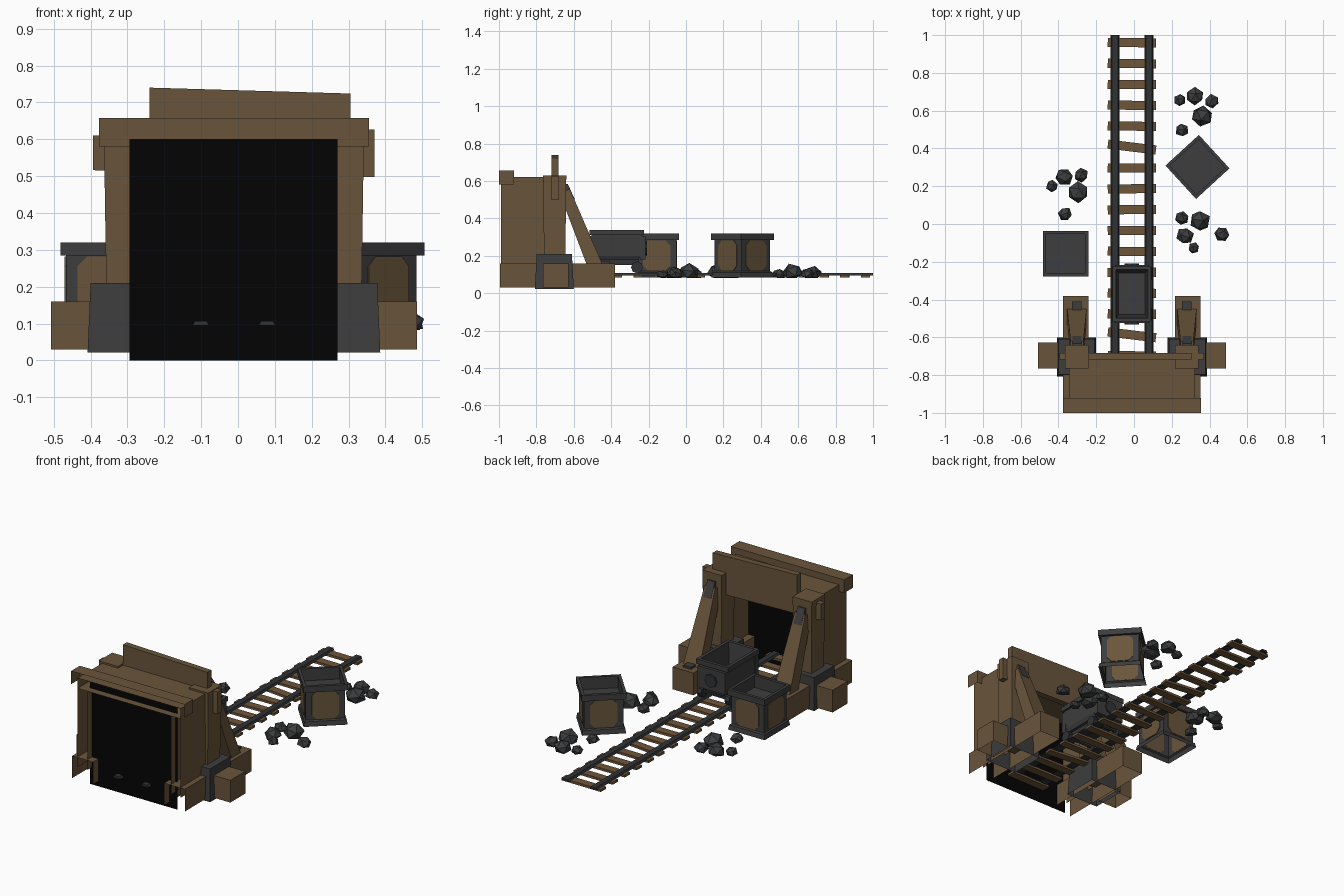
import bpy, bmesh, math, random
from mathutils import Matrix, Vector

if "Cube" in bpy.data.objects:
    bpy.data.objects.remove(bpy.data.objects["Cube"])

random.seed(4)
C = -0.011          # centre line of the mine and track


def material(name, r, g, b):
    lin = [(v / 255 / 12.92 if v < 11 else ((v / 255 + 0.055) / 1.055) ** 2.4) for v in (r, g, b)]
    m = bpy.data.materials.new(name)
    m.diffuse_color = (*lin, 1)
    m.use_nodes = True
    m.node_tree.nodes["Principled BSDF"].inputs["Base Color"].default_value = m.diffuse_color
    return m


WOOD = material("timber brown", 105, 85, 59)
TIE = material("sleeper brown", 110, 85, 57)
IRON = material("iron grey", 61, 61, 62)
RAIL = material("rail grey", 48, 50, 52)
ROCK = material("coal grey", 60, 61, 62)
BLACK = material("tunnel black", 4, 4, 4)


def mesh(name, verts, faces, mat, matrix=None):
    me = bpy.data.meshes.new(name)
    me.from_pydata([tuple(v) for v in verts], [], faces)
    bm = bmesh.new()
    bm.from_mesh(me)
    bmesh.ops.recalc_face_normals(bm, faces=bm.faces)
    bm.to_mesh(me)
    bm.free()
    me.materials.append(mat)
    ob = bpy.data.objects.new(name, me)
    if matrix:
        ob.matrix_world = matrix
    bpy.context.collection.objects.link(ob)
    return ob


def prism(name, a, b, mat, skip=(), matrix=None):
    """Solid between two matching outlines; skip may hold 'a', 'b' or side numbers."""
    n = len(a)
    faces = [(i, (i + 1) % n, n + (i + 1) % n, n + i) for i in range(n) if i not in skip]
    if 'a' not in skip:
        faces.append(tuple(range(n)))
    if 'b' not in skip:
        faces.append(tuple(range(n, 2 * n)))
    return mesh(name, list(a) + list(b), faces, mat, matrix)


def box(name, x0, x1, y0, y1, z0, z1, mat, skip=(), matrix=None):
    """'a' is the bottom, 0 is the front side."""
    q = [(x0, y0), (x1, y0), (x1, y1), (x0, y1)]
    return prism(name, [(x, y, z0) for x, y in q], [(x, y, z1) for x, y in q], mat, skip, matrix)


def loft(name, rings, mat, matrix, bottom=True):
    """Stack of rectangles (half x, half y, z), capped at the end."""
    verts, faces = [], []
    for hx, hy, z in rings:
        verts += [(-hx, -hy, z), (hx, -hy, z), (hx, hy, z), (-hx, hy, z)]
    for k in range(len(rings) - 1):
        for i in range(4):
            j = (i + 1) % 4
            faces.append((4 * k + i, 4 * k + j, 4 * k + 4 + j, 4 * k + 4 + i))
    n = len(verts)
    faces.append((n - 4, n - 3, n - 2, n - 1))
    if bottom:
        faces.append((0, 1, 2, 3))
    return mesh(name, verts, faces, mat, matrix)


def at(x, y, z=0, rz=0):
    return Matrix.Translation((x, y, z)) @ Matrix.Rotation(rz, 4, 'Z')


def disc(name, centre, axis, r, depth, n, mat):
    u = Vector((0, 0, 1))
    v = Vector(axis).cross(u)
    ring = [Vector(centre) + r * (math.cos(t) * u + math.sin(t) * v)
            for t in (2 * math.pi * i / n for i in range(n))]
    d = Vector(axis) * depth / 2
    prism(name, [p - d for p in ring], [p + d for p in ring], mat)


# Dark tunnel backdrop
mesh("tunnel_darkness", [(-.295, -.945, 0), (.27, -.945, 0), (.27, -.945, .6), (-.295, -.945, .6)],
     [(0, 1, 2, 3)], BLACK)

# Side structures, mirrored about the track
for s, side in ((-1, "left"), (1, "right")):
    def sbox(name, o0, o1, *rest, **kw):
        x0, x1 = sorted((C + s * o0, C + s * o1))
        return box(side + "_" + name, x0, x1, *rest, **kw)

    def slant(name, w0, w1, low, high, mat):
        cx = C + s * .291
        prism(side + "_" + name,
              [(cx - w0, *low[0]), (cx + w0, *low[0]), (cx + w0, *low[1]), (cx - w0, *low[1])],
              [(cx - w1, *high[0]), (cx + w1, *high[0]), (cx + w1, *high[1]), (cx - w1, *high[1])], mat)

    sbox("base_beam", .229, .364, -.995, -.38, .03, .16, WOOD, skip=('a', 0))
    sbox("wall", .27, .333, -.988, -.76, .10, .56, WOOD, skip=('a', 0))
    sbox("base_stub", .38, .497, -.765, -.627, .03, .16, WOOD, skip=('a',))
    loft(side + "_post", [(.054, .056, .1), (.062, .062, .63)], WOOD, at(C + s * .291, -.702))
    loft(side + "_post_collar", [(.104, .104, .022), (.096, .094, .21)], IRON,
         at(C + s * .293, -.704), bottom=False)
    slant("brace", .052, .034, [(-.53, .15), (-.445, .15)], [(-.68, .545), (-.62, .555)], WOOD)
    slant("brace_top_bracket", .024, .024, [(-.625, .50), (-.594, .50)], [(-.66, .585), (-.632, .585)], IRON)
    sbox("brace_foot_bracket", .266, .316, -.475, -.41, .15, .172, IRON)

# Roof reaching between the posts, front beam, lintel and crooked top plank
box("roof", C - .333, C + .333, -.988, -.75, .56, .62, WOOD, skip=(0,))
box("inner_roof", C - .235, C + .235, -.75, -.684, .56, .62, WOOD, skip=(0,))
box("front_beam", C - .366, C + .366, -1, -.92, .58, .657, WOOD, skip=(0, 'a'))


def crooked(name, xl, xr, left, right):
    prism(name, [(xl, -.718, left[0]), (xl, -.682, left[0]), (xl, -.682, left[1]), (xl, -.718, left[1])],
          [(xr, -.718, right[0]), (xr, -.682, right[0]), (xr, -.682, right[1]), (xr, -.718, right[1])], WOOD)


crooked("lintel", -.394, .371, (.516, .61), (.497, .627))
crooked("top_plank", -.24, .305, (.612, .74), (.612, .724))

# Track
for s in (-1, 1):
    x = C + s * .09
    prism("rail", [(x - .023, -.975, .094), (x + .023, -.975, .094), (x + .016, -.975, .107), (x - .016, -.975, .107)],
          [(x - .023, 1, .094), (x + .023, 1, .094), (x + .016, 1, .107), (x - .016, 1, .107)], RAIL)
for i in range(18):
    tilt = -.12 if i in (5, 14) else random.uniform(-.015, .015)
    box("sleeper", -.128, .128, -.024, .024, .083, .097, TIE, matrix=at(C, .96 - i * .1105, 0, tilt))

# Mine cart
cy = -.37
loft("cart_tub", [(.075, .115, .178), (.086, .132, .20), (.09, .136, .31), (.102, .146, .31),
                  (.102, .146, .338), (.084, .128, .338), (.07, .11, .195)], IRON, at(C, cy))
box("cart_chassis", C - .06, C + .06, cy - .12, cy + .12, .152, .178, RAIL)
for s in (-1, 1):
    box("cart_end_plate", C - .09, C + .09, *sorted((cy + s * .125, cy + s * .153)), .18, .305, IRON)
    disc("cart_buffer", (C, cy + s * .152, .24), (0, 1, 0), .038, .02, 8, RAIL)
    disc("cart_axle", (C, cy + s * .108, .14), (1, 0, 0), .01, .2, 6, RAIL)
    for t in (-1, 1):
        disc("cart_wheel", (C + t * .09, cy + s * .108, .138), (1, 0, 0), .032, .028, 8, RAIL)

# Crates with iron frames and wooden panels
for x, y, rot in ((-.362, -.157, 0), (.336, .302, math.radians(42.5))):
    m = at(x, y, 0, rot)
    loft("crate_frame", [(.118, .118, .085), (.113, .113, .112), (.105, .105, .118), (.105, .105, .285),
                         (.12, .12, .285), (.12, .12, .32), (.103, .103, .32), (.103, .103, .25)],
         IRON, m, bottom=False)
    w, h, k = .073, .08, .026
    outline = [(-w + k, -h), (w - k, -h), (w, -h + k), (w, h - k), (w - k, h), (-w + k, h), (-w, h - k), (-w, -h + k)]
    for q in range(4):
        prism("crate_panel", [(u, -.104, .202 + v) for u, v in outline], [(u, -.109, .202 + v) for u, v in outline],
              WOOD, matrix=m @ Matrix.Rotation(q * math.pi / 2, 4, 'Z'))

# Loose coal lumps (x, y, radius)
lumps = [(.243, .656, .03), (.322, .677, .044), (.412, .65, .036), (.359, .571, .053), (.254, .497, .033),
         (.254, .032, .035), (.349, .016, .053), (.27, -.063, .043), (.465, -.053, .037), (.317, -.127, .028),
         (-.434, .201, .03), (-.37, .249, .044), (-.28, .259, .036), (-.296, .169, .053), (-.365, .053, .034)]
for x, y, r in lumps:
    bm = bmesh.new()
    bmesh.ops.create_icosphere(bm, subdivisions=1, radius=r * 1.1)
    turn = Matrix.Rotation(random.uniform(0, 6), 3, 'Z') @ Matrix.Rotation(random.uniform(0, 3), 3, 'X')
    for v in bm.verts:
        v.co = turn @ v.co * random.uniform(.95, 1.05)
        v.co.z = max(v.co.z * .9, -.5 * r)
    me = bpy.data.meshes.new("coal_lump")
    bm.to_mesh(me)
    bm.free()
    me.materials.append(ROCK)
    ob = bpy.data.objects.new("coal_lump", me)
    ob.location = (x, y, .082 + .5 * r)
    bpy.context.collection.objects.link(ob)
